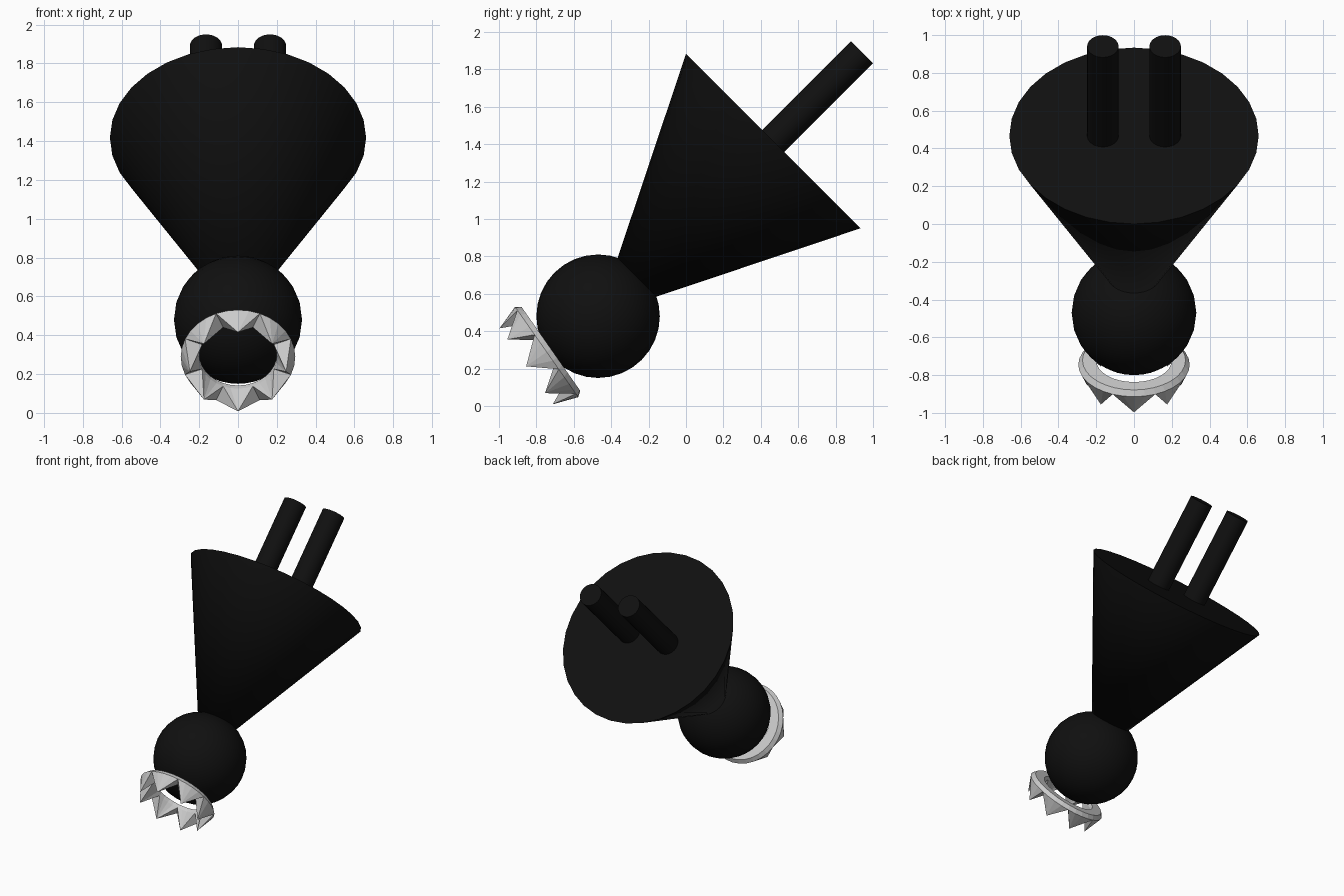
import bpy, bmesh
from math import radians, sin, cos, tau
from mathutils import Matrix, Vector

cube = bpy.data.objects.get("Cube")
if cube:
    bpy.data.objects.remove(cube, do_unlink=True)


def make_material(name, value, roughness):
    mat = bpy.data.materials.new(name)
    mat.use_nodes = True
    color = (value, value, value, 1)
    mat.diffuse_color = color
    bsdf = mat.node_tree.nodes["Principled BSDF"]
    bsdf.inputs["Base Color"].default_value = color
    bsdf.inputs["Roughness"].default_value = roughness
    return mat


black = make_material("black", 0.005, 0.6)
light_grey = make_material("light_grey", 0.6, 0.5)

HUB = Vector((0, -0.47, 0.48))          # ball centre, also the cone's apex
BODY_TILT = Matrix.Rotation(radians(-45), 4, "X")
BODY = Matrix.Translation(HUB) @ BODY_TILT
CONE_LENGTH = 1.325


def add_part(name, bm, mat, matrix, smooth=True):
    bmesh.ops.recalc_face_normals(bm, faces=bm.faces)
    mesh = bpy.data.meshes.new(name)
    bm.to_mesh(mesh)
    bm.free()
    mesh.materials.append(mat)
    obj = bpy.data.objects.new(name, mesh)
    bpy.context.collection.objects.link(obj)
    obj.matrix_world = matrix
    if smooth:
        bpy.ops.object.select_all(action="DESELECT")
        obj.select_set(True)
        bpy.context.view_layer.objects.active = obj
        bpy.ops.object.shade_smooth_by_angle(angle=radians(30))
    return obj


def add_cone(name, r1, r2, start, end, x=0):
    bm = bmesh.new()
    bmesh.ops.create_cone(bm, cap_ends=True, segments=32, radius1=r1, radius2=r2,
                          depth=end - start,
                          matrix=Matrix.Translation((x, 0, (start + end) / 2)))
    bmesh.ops.remove_doubles(bm, verts=bm.verts, dist=1e-5)
    return add_part(name, bm, black, BODY)


# Ball head
bm = bmesh.new()
bmesh.ops.create_uvsphere(bm, u_segments=32, v_segments=16, radius=0.33)
add_part("ball_head", bm, black, BODY)

# Conical body and the two rear prongs
add_cone("cone_body", 0, 0.66, 0, CONE_LENGTH)
for side, x in (("left", 0.165), ("right", -0.165)):
    add_cone(side + "_prong", 0.083, 0.083, CONE_LENGTH - 0.1, CONE_LENGTH + 0.67, x)

# Toothed ring: a flared collar carrying eight pointed teeth
TEETH, STEPS = 8, 4
COUNT = TEETH * STEPS
bm = bmesh.new()


def ring(radius, height):
    verts = []
    for i in range(COUNT):
        a = tau * (i - STEPS / 2) / COUNT
        verts.append(bm.verts.new((radius * sin(a), radius * cos(a), height)))
    return verts


back_inner, back_outer = ring(0.2, 0), ring(0.273, 0)
front_inner, front_outer = ring(0.2, 0.028), ring(0.295, 0.028)
for a, b in ((back_inner, back_outer), (back_outer, front_outer),
             (front_inner, back_inner)):
    for i in range(COUNT):
        j = (i + 1) % COUNT
        bm.faces.new((a[i], a[j], b[j], b[i]))

for t in range(TEETH):
    angle = tau * t / TEETH
    tip = bm.verts.new((0.248 * sin(angle), 0.248 * cos(angle), 0.162))
    for s in range(STEPS):
        i = t * STEPS + s
        j = (i + 1) % COUNT
        bm.faces.new((front_outer[i], front_outer[j], tip))
        bm.faces.new((front_inner[j], front_inner[i], tip))
    # Flat sides where neighbouring teeth meet
    for i in (t * STEPS, (t + 1) * STEPS % COUNT):
        bm.faces.new((front_inner[i], front_outer[i], tip))

ring_matrix = Matrix.Translation((0, -0.722, 0.305)) @ Matrix.Rotation(radians(125), 4, "X")
add_part("toothed_ring", bm, light_grey, ring_matrix, smooth=False)
